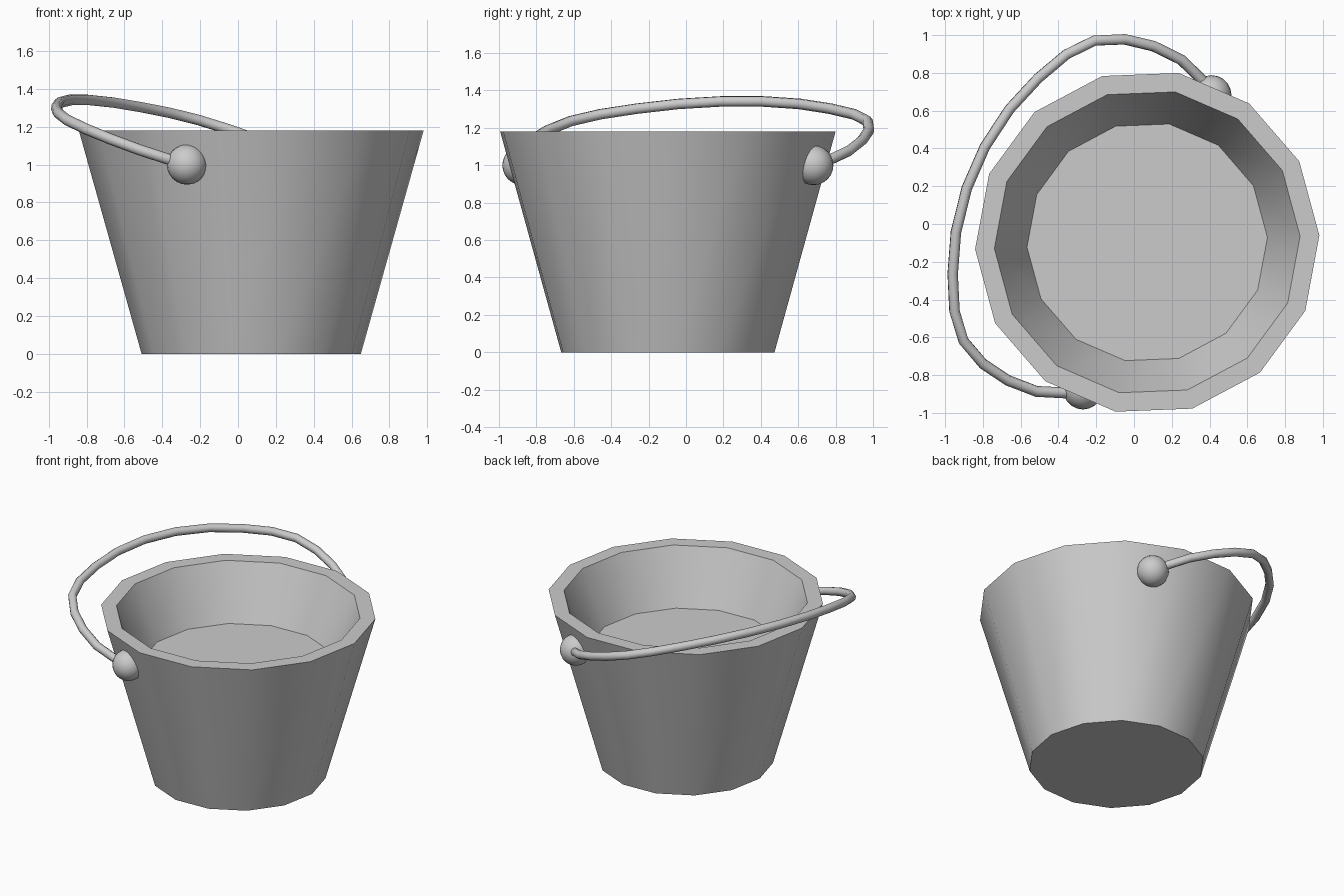
import bpy, bmesh
from math import sin, cos, pi, radians
from mathutils import Vector

if "Cube" in bpy.data.objects:
    bpy.data.objects.remove(bpy.data.objects["Cube"])

CENTRE = Vector((0.07, -0.097, 0))
AXIS = Vector((0.40, 0.916, 0)).normalized()      # line through the two handle pivots
OUT = Vector((-AXIS.y, AXIS.x, 0))                # direction the handle falls
SIDES = 14


def smooth(obj, angle=30):
    bpy.ops.object.select_all(action='DESELECT')
    bpy.context.view_layer.objects.active = obj
    obj.select_set(True)
    bpy.ops.object.shade_smooth_by_angle(angle=radians(angle))


def lathe(name, profile, sides, phase):
    """Closed turned shape: rings of (radius, z) capped at both ends."""
    bm = bmesh.new()
    rings = []
    for r, z in profile:
        rings.append([bm.verts.new((r * cos(phase + 2 * pi * i / sides),
                                    r * sin(phase + 2 * pi * i / sides), z))
                      for i in range(sides)])
    for a, b in zip(rings, rings[1:]):
        for i in range(sides):
            j = (i + 1) % sides
            bm.faces.new((a[i], a[j], b[j], b[i]))
    bm.faces.new(rings[0][::-1])
    bm.faces.new(rings[-1])
    bmesh.ops.recalc_face_normals(bm, faces=bm.faces)
    mesh = bpy.data.meshes.new(name)
    bm.to_mesh(mesh)
    bm.free()
    obj = bpy.data.objects.new(name, mesh)
    bpy.context.collection.objects.link(obj)
    obj.location = CENTRE
    smooth(obj)
    return obj


# Bucket: outer wall, thick rim, inner wall down to a raised floor
lathe("bucket", [(0.58, 0), (0.912, 1.18), (0.81, 1.18), (0.637, 0.80)],
      SIDES, radians(2.3))

# Round handle pivots on opposite sides
for side, label in ((-1, "front"), (1, "back")):
    bpy.ops.mesh.primitive_uv_sphere_add(
        segments=20, ring_count=12, radius=0.106,
        location=CENTRE + AXIS * 0.85 * side + Vector((0, 0, 1.0)))
    ball = bpy.context.object
    ball.name = label + "_pivot"
    smooth(ball, 40)

# Wire handle: half path (along axis, outward), mirrored, lying in a tilted plane
half = [(0.85, 0), (0.905, 0.08), (0.958, 0.222), (0.965, 0.385), (0.937, 0.54),
        (0.867, 0.683), (0.741, 0.79), (0.565, 0.877), (0.355, 0.95), (0.12, 0.99)]
path = half + [(-u, d) for u, d in reversed(half)]
curve = bpy.data.curves.new("handle", 'CURVE')
curve.dimensions = '3D'
curve.bevel_depth = 0.029
curve.bevel_resolution = 2
curve.use_fill_caps = True
spline = curve.splines.new('POLY')
spline.points.add(len(path) - 1)
for p, (u, d) in zip(spline.points, path):
    p.co = (*(CENTRE + AXIS * u + OUT * d + Vector((0, 0, 1.0 + 0.345 * d))), 1)
handle = bpy.data.objects.new("handle", curve)
bpy.context.collection.objects.link(handle)
bpy.ops.object.select_all(action='DESELECT')
bpy.context.view_layer.objects.active = handle
handle.select_set(True)
bpy.ops.object.convert(target='MESH')
smooth(bpy.context.object, 60)
